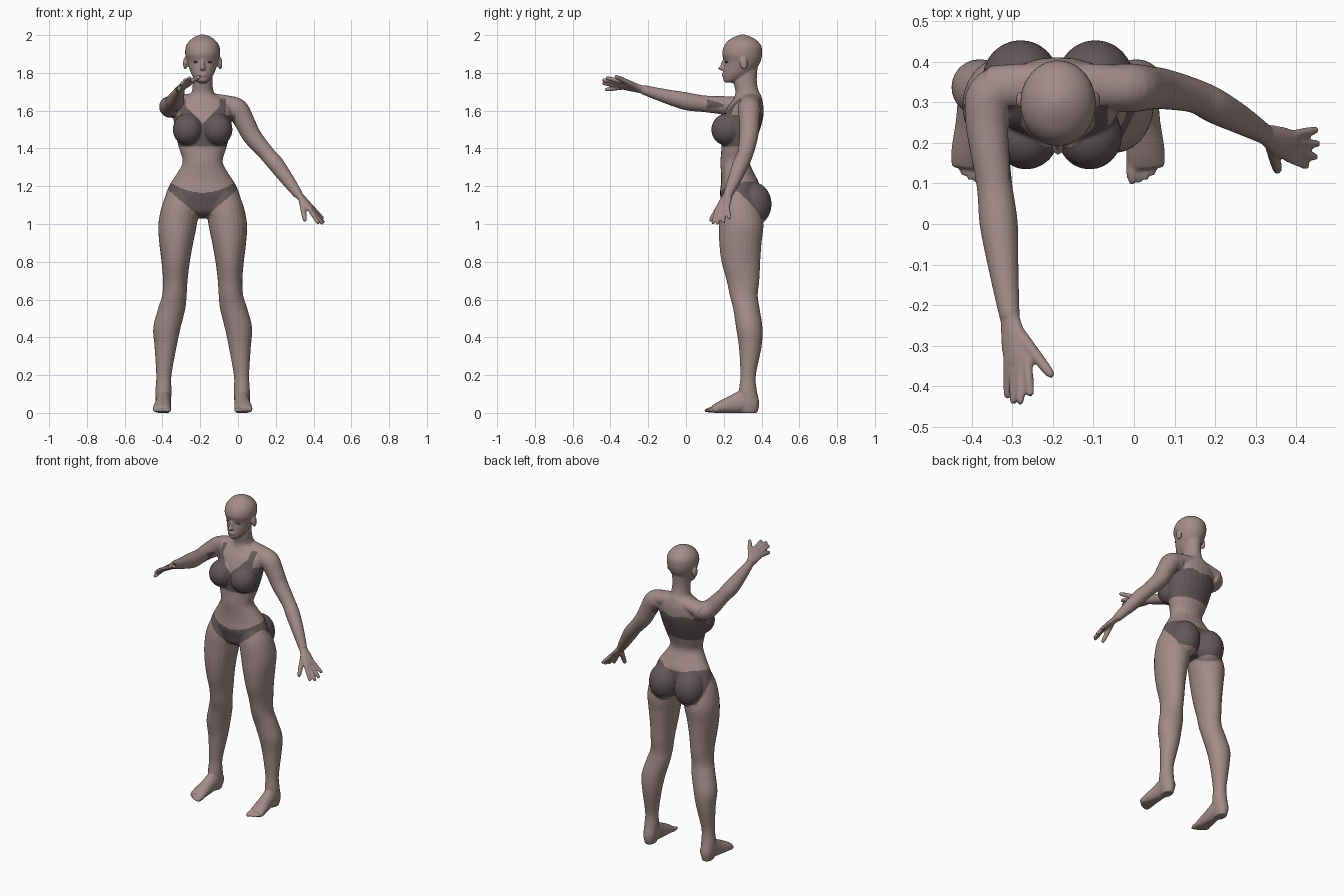
import bpy, bmesh, math
from mathutils import Vector, Matrix

if "Cube" in bpy.data.objects:
    bpy.data.objects.remove(bpy.data.objects["Cube"])

CX = -0.187  # body centre line
SIDES = 24


def material(name, rgb):
    m = bpy.data.materials.new(name)
    m.diffuse_color = (*rgb, 1)
    m.use_nodes = True
    m.node_tree.nodes["Principled BSDF"].inputs["Base Color"].default_value = m.diffuse_color
    return m


skin = material("skin", (0.36, 0.262, 0.252))
cloth = material("dark cloth", (0.125, 0.097, 0.1))
eye_dark = material("eye grey", (0.11, 0.085, 0.085))


def smooth_rows(rows, steps=5):
    """Catmull-Rom interpolation through rows of numbers."""
    out = []
    for i in range(len(rows) - 1):
        a, b, c, d = rows[max(i - 1, 0)], rows[i], rows[i + 1], rows[min(i + 2, len(rows) - 1)]
        for k in range(steps):
            t = k / steps
            out.append([0.5 * (2*q + (r - p)*t + (2*p - 5*q + 4*r - s)*t*t + (3*q - p - 3*r + s)*t**3)
                        for p, q, r, s in zip(a, b, c, d)])
    return out + [list(rows[-1])]


def loft(bm, rows, ref=(1, 0, 0), flat=False):
    """Closed tube through rows of (x, y, z, radius along ref, other radius)."""
    rows = smooth_rows(rows)
    pts = [Vector(r[:3]) for r in rows]
    rings = []
    for i, r in enumerate(rows):
        t = Vector((0, 0, 1)) if flat else (pts[min(i + 1, len(pts) - 1)] - pts[max(i - 1, 0)]).normalized()
        u = Vector(ref)
        u = (u - t * u.dot(t)).normalized()
        w = t.cross(u)
        ring = []
        for k in range(SIDES):
            a = 2 * math.pi * k / SIDES
            v = pts[i] + u * max(r[3], 0.003) * math.cos(a) + w * max(r[4], 0.003) * math.sin(a)
            v.z = max(v.z, 0.0)
            ring.append(bm.verts.new(v))
        rings.append(ring)
    for p, q in zip(rings, rings[1:]):
        for k in range(SIDES):
            j = (k + 1) % SIDES
            bm.faces.new((p[k], p[j], q[j], q[k]))
    bm.faces.new(rings[0][::-1])
    bm.faces.new(rings[-1])


def stack(bm, rows, side=0):
    """Horizontal sections; side 0: (z, half width, front, back), else (z, inner, outer, front, back)."""
    if side:
        rows = [(CX + side*(i + o)/2, (f + b)/2, z, (o - i)/2, (b - f)/2) for z, i, o, f, b in rows]
    else:
        rows = [(CX, (f + b)/2, z, h, (b - f)/2) for z, h, f, b in rows]
    loft(bm, rows, flat=True)


def ball(bm, centre, radii, tilt=0):
    m = Matrix.Translation(centre) @ Matrix.Rotation(tilt, 4, 'X') @ Matrix.Diagonal((*radii, 1))
    bmesh.ops.create_uvsphere(bm, u_segments=24, v_segments=16, radius=1, matrix=m)


def hand(bm, wrist, knuckle, side, tips, thumb):
    """Flat palm, four fingers (index first) and a thumb."""
    w, k, s = Vector(wrist), Vector(knuckle), Vector(side).normalized()
    loft(bm, [(*w.lerp(k, -0.25), .025, .022), (*w, .025, .02), (*w.lerp(k, .5), .035, .018),
              (*k, .039, .015), (*w.lerp(k, 1.1), .033, .011)], ref=s)
    for i, tip in enumerate(tips):
        root = k + s * (0.029 - 0.019 * i)
        tip = Vector(tip)
        loft(bm, [(*root, .012, .012), (*root.lerp(tip, .5), .0115, .0115),
                  (*root.lerp(tip, .9), .01, .01), (*tip, .005, .005)], ref=s)
    root, tip = w.lerp(k, .3) + s * .012, Vector(thumb)
    loft(bm, [(*root, .017, .017), (*root.lerp(tip, .5), .015, .015),
              (*root.lerp(tip, .88), .012, .012), (*tip, .006, .006)], ref=k - w)


bm = bmesh.new()

# torso and neck
stack(bm, [(1.03, .07, .25, .36), (1.06, .14, .205, .375), (1.11, .198, .19, .38), (1.16, .195, .18, .39),
           (1.22, .168, .185, .385), (1.27, .135, .185, .36), (1.33, .106, .182, .338),
           (1.40, .125, .187, .355), (1.48, .145, .185, .385), (1.56, .155, .195, .408),
           (1.62, .158, .22, .41), (1.66, .12, .25, .403), (1.685, .07, .26, .395),
           (1.71, .056, .26, .383), (1.76, .052, .252, .375), (1.84, .05, .27, .38)])

# head
stack(bm, [(1.748, .018, .21, .25), (1.758, .034, .198, .28), (1.785, .055, .196, .33),
           (1.82, .07, .198, .37), (1.86, .083, .202, .395), (1.90, .093, .191, .403),
           (1.94, .089, .2, .4), (1.97, .07, .222, .378), (1.992, .04, .258, .342), (2.003, .008, .29, .31)])
ball(bm, (CX, .19, 1.825), (.015, .021, .012))                  # nose tip
ball(bm, (CX, .197, 1.847), (.010, .012, .032), -0.25)          # nose bridge
ball(bm, (CX, .2, 1.79), (.024, .011, .011))                    # lips

for s in (-1, 1):
    ball(bm, (CX + s*.093, .305, 1.85), (.011, .021, .034), 0.15)   # ears
    ball(bm, (CX + s*.078, .217, 1.5), (.08, .083, .085))           # breasts
    ball(bm, (CX + s*.092, .358, 1.105), (.094, .095, .115))        # buttocks
    # shoulder yokes
    loft(bm, [(CX + s*.03, .345, 1.655, .05, .04), (CX + s*.09, .34, 1.645, .055, .042),
              (CX + s*.165, .335, 1.625, .055, .05)], ref=(0, 1, 0))
    # legs
    stack(bm, [(1.17, .04, .185, .2, .37), (1.1, .02, .215, .18, .39), (1.0, .03, .235, .175, .41),
               (.9, .05, .23, .176, .40), (.8, .068, .218, .188, .393), (.7, .08, .21, .215, .388),
               (.62, .085, .215, .232, .38), (.55, .092, .237, .25, .39), (.45, .117, .262, .265, .405),
               (.35, .138, .255, .28, .4), (.2, .165, .246, .288, .37), (.12, .165, .25, .28, .375),
               (.05, .168, .25, .28, .388), (.0, .178, .24, .29, .378)], s)
    # feet and toes
    loft(bm, [(CX + s*.207, .37, .045, .035, .045), (CX + s*.207, .31, .06, .04, .06),
              (CX + s*.21, .25, .045, .042, .05), (CX + s*.215, .18, .028, .048, .033),
              (CX + s*.217, .14, .018, .046, .02)], ref=(1, 0, 0))
    for i in range(5):
        x, y = CX + s*(.182 + .0175*i), .108 + .0025*i*i
        r = .014 if i == 0 else .0105
        loft(bm, [(x, .17, .02, r, r), (x, y + .015, .015, r, r), (x, y - .01, .012, .006, .006)])

# lowered arm and hand
loft(bm, [(x, y, z, r, r) for x, y, z, r in (
    (-.06, .335, 1.62, .058), (-.005, .335, 1.605, .06), (.035, .335, 1.54, .054), (.075, .332, 1.465, .05),
    (.15, .315, 1.375, .042), (.2, .29, 1.318, .043), (.265, .255, 1.23, .035), (.32, .222, 1.155, .025))],
    ref=(0, 1, 0))
hand(bm, (.32, .222, 1.155), (.385, .193, 1.085), (-.25, -.9, -.1),
     ((.428, .142, 1.0), (.45, .164, .998), (.456, .197, 1.005), (.452, .232, 1.025)), (.355, .127, 1.013))

# raised arm and hand, reaching forward
loft(bm, [(x, y, z, r, r) for x, y, z, r in (
    (-.31, .34, 1.62, .055), (-.355, .315, 1.62, .058), (-.362, .25, 1.622, .053), (-.355, .18, 1.63, .048),
    (-.343, .09, 1.637, .044), (-.333, .0, 1.65, .047), (-.32, -.12, 1.68, .036), (-.306, -.23, 1.712, .025))],
    ref=(1, 0, 0))
hand(bm, (-.306, -.23, 1.712), (-.287, -.335, 1.737), (.8, .1, .5),
     ((-.255, -.425, 1.775), (-.28, -.445, 1.765), (-.297, -.445, 1.745), (-.311, -.43, 1.71)),
     (-.2, -.377, 1.783))

# fuse the parts into one skin
bmesh.ops.recalc_face_normals(bm, faces=bm.faces)
mesh = bpy.data.meshes.new("body")
bm.to_mesh(mesh)
bm.free()
body = bpy.data.objects.new("body", mesh)
bpy.context.collection.objects.link(body)
bpy.context.view_layer.objects.active = body
body.select_set(True)
rem = body.modifiers.new("fuse", 'REMESH')
rem.mode = 'VOXEL'
rem.voxel_size = 0.0055
sm = body.modifiers.new("soften", 'SMOOTH')
sm.factor = 0.5
sm.iterations = 5
for name in ("fuse", "soften"):
    bpy.ops.object.modifier_apply(modifier=name)


def is_top(dx, y, z):
    """Cropped top: V neck with straps in front, plain band behind."""
    if z < 1.41 or dx > .172 or y < .11:
        return False
    if y > .3:
        return z < 1.585 - .25 * abs(dx - .07)
    if dx < .09:
        return z < 1.53 + 1.05 * dx
    return z < (1.665 if dx < .122 else 1.575)


def is_brief(dx, z, y):
    """Briefs: dipped waistband, high leg line that drops round the back."""
    waist = 1.165 + min(.06, 1.9 * dx * dx + (.04 if y > .3 else 0))
    leg = 1.025 + max(0, .85 * dx - 1.0 * max(0, y - .26))
    return leg < z < waist and dx < .25 and y > .1


# colours by position
mesh = body.data
mesh.materials.clear()
mesh.materials.append(skin)
mesh.materials.append(cloth)
for p in mesh.polygons:
    x, y, z = p.center
    dx = abs(x - CX)
    p.material_index = int(is_top(dx, y, z) or is_brief(dx, z, y))
    p.use_smooth = True

# eyes
bm = bmesh.new()
for s in (-1, 1):
    ball(bm, (CX + s*.035, .219, 1.858), (.015, .013, .007))
eyes = bpy.data.meshes.new("eyes")
bm.to_mesh(eyes)
bm.free()
eyes.materials.append(eye_dark)
for p in eyes.polygons:
    p.use_smooth = True
bpy.context.collection.objects.link(bpy.data.objects.new("eyes", eyes))
